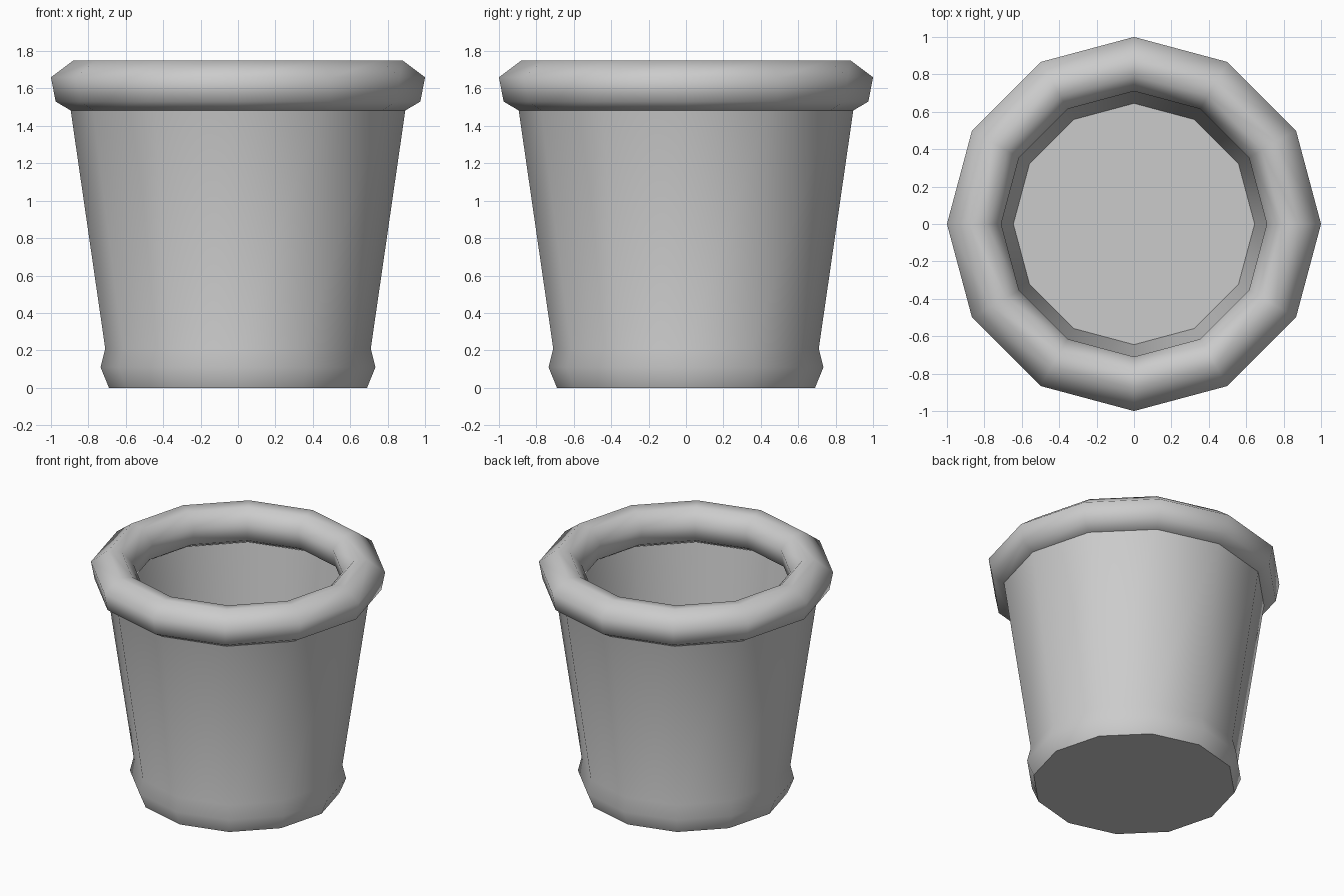
import bpy, bmesh, math

if "Cube" in bpy.data.objects:
    bpy.data.objects.remove(bpy.data.objects["Cube"])

SIDES = 12

def lathe(name, profile, closed=False):
    """Revolve (radius, z) points into a 12-sided object; radius 0 makes a pole."""
    bm = bmesh.new()
    rings = []
    for r, z in profile:
        if r == 0:
            rings.append([bm.verts.new((0, 0, z))] * SIDES)
        else:
            rings.append([bm.verts.new((r * math.cos(math.tau * i / SIDES),
                                        r * math.sin(math.tau * i / SIDES), z))
                          for i in range(SIDES)])
    pairs = list(zip(rings, rings[1:]))
    if closed:
        pairs.append((rings[-1], rings[0]))
    for a, b in pairs:
        for i in range(SIDES):
            j = (i + 1) % SIDES
            bm.faces.new(dict.fromkeys((a[i], a[j], b[j], b[i])))
    bmesh.ops.recalc_face_normals(bm, faces=bm.faces)
    mesh = bpy.data.meshes.new(name)
    bm.to_mesh(mesh)
    bm.free()
    ob = bpy.data.objects.new(name, mesh)
    bpy.context.collection.objects.link(ob)
    bpy.ops.object.select_all(action='DESELECT')
    ob.select_set(True)
    bpy.context.view_layer.objects.active = ob
    return ob

# Hollow tapered body with a flared foot and an inner floor
lathe("pot_body", [(0, 0), (0.69, 0), (0.735, 0.11), (0.71, 0.21), (0.897, 1.5),
                   (0.83, 1.5), (0.645, 0.1), (0, 0.1)])
bpy.ops.object.shade_smooth_by_angle(angle=math.radians(55))

# Thick rolled rim, overhanging both inside and outside
lathe("pot_rim", [(0.89, 1.48), (0.975, 1.53), (1.0, 1.66), (0.88, 1.75),
                  (0.79, 1.74), (0.71, 1.65), (0.73, 1.52), (0.8, 1.475)], closed=True)
bpy.ops.object.shade_smooth()
